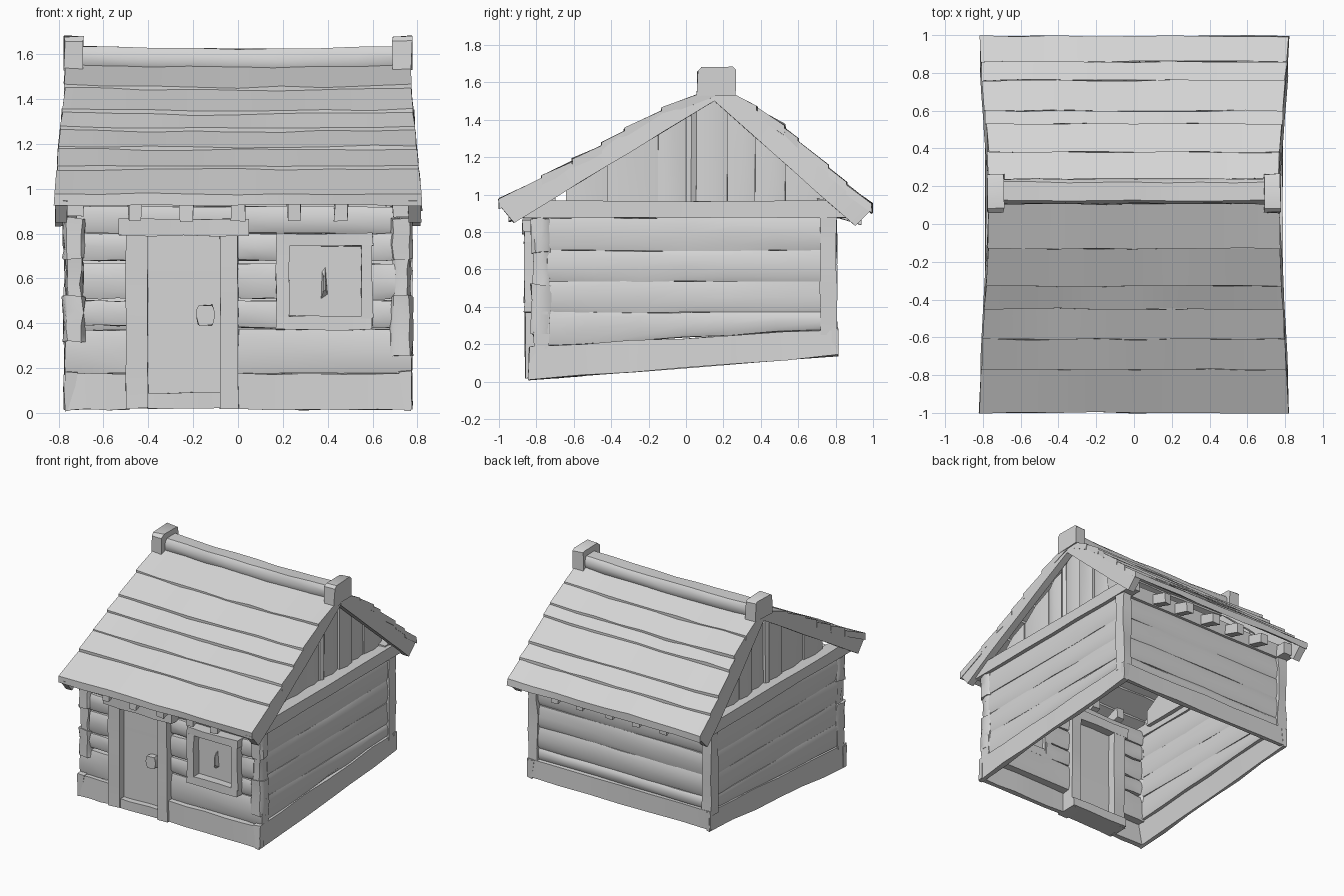
import bpy, random
from mathutils import Vector

random.seed(4)
if "Cube" in bpy.data.objects:
    bpy.data.objects.remove(bpy.data.objects["Cube"])

wood = bpy.data.materials.new("pale grey wood")
wood.use_nodes = True
GREY = (0.67, 0.67, 0.67, 1)
wood.diffuse_color = GREY
wood.node_tree.nodes["Principled BSDF"].inputs["Base Color"].default_value = GREY


def loft(name, rings, wob=0.004):
    """Closed solid through a list of rings, with a slight hand-hewn wobble."""
    n = len(rings[0])
    verts = [Vector(p) + Vector([random.uniform(-wob, wob) for _ in range(3)])
             for ring in rings for p in ring]
    faces = [(i * n + j, i * n + (j + 1) % n, (i + 1) * n + (j + 1) % n, (i + 1) * n + j)
             for i in range(len(rings) - 1) for j in range(n)]
    faces += [tuple(reversed(range(n))), tuple(range(len(verts) - n, len(verts)))]
    mesh = bpy.data.meshes.new(name)
    mesh.from_pydata(verts, [], faces)
    mesh.materials.append(wood)
    ob = bpy.data.objects.new(name, mesh)
    bpy.context.collection.objects.link(ob)
    bpy.ops.object.select_all(action='DESELECT')
    ob.select_set(True)
    bpy.context.view_layer.objects.active = ob
    bpy.ops.object.mode_set(mode='EDIT')
    bpy.ops.mesh.select_all(action='SELECT')
    bpy.ops.mesh.normals_make_consistent(inside=False)
    bpy.ops.object.mode_set(mode='OBJECT')
    bpy.ops.object.shade_smooth_by_angle(angle=0.7)


SQUARE = [(-.5, -.5), (.5, -.5), (.5, .5), (-.5, .5)]
ROUND = [(-.36, -.5), (.36, -.5), (.47, -.32), (.5, 0), (.47, .32),
         (.36, .5), (-.36, .5), (-.47, .32), (-.5, 0), (-.47, -.32)]


def box(name, x, y, z, axis=0, segs=1, shape=SQUARE, wob=0.004, sag=0, rise=0):
    """Beam filling the given ranges along the axis; rise lifts its underside towards the end."""
    spans = [x, y, z]
    others = [k for k in range(3) if k != axis]
    rings = []
    for i in range(segs + 1):
        t = i / segs
        ring = []
        for uv in shape:
            p = [0, 0, 0]
            p[axis] = spans[axis][0] + t * (spans[axis][1] - spans[axis][0])
            for k, f in zip(others, uv):
                lo, hi = spans[k]
                p[k] = (lo + hi) / 2 + f * (hi - lo)
            p[2] += rise * t * (.5 - uv[1]) - sag * 4 * t * (1 - t)
            ring.append(p)
        rings.append(ring)
    loft(name, rings, wob)


def mid(a, b, t):
    return a + (b - a) * t


# Ground sills, rising towards the back
for s, side in ((1, "left"), (-1, "right")):
    rings = []
    for i in range(7):
        t = i / 6
        y, lo, hi = mid(-.84, .81, t), mid(.01, .14, t), mid(.185, .28, t)
        rings.append([(s * .745, y, lo), (s * .775, y, lo), (s * .77, y, hi), (s * .72, y, hi)])
    loft(side + "_sill", rings, .006)
box("front_sill_right", (-.775, -.48), (-.84, -.80), (.015, .175), segs=3)
box("front_sill_left", (0, .775), (-.84, -.80), (.015, .175), segs=5)
box("back_sill", (-.775, .775), (.775, .81), (.145, .285), segs=6)

# Side and back log walls
courses = [.19, .37, .535, .70, .875]
for i, (lo, hi) in enumerate(zip(courses, courses[1:])):
    lift = .09 if i == 0 else 0
    for s, side in ((1, "left"), (-1, "right")):
        box(f"{side}_log_{i}", sorted((s * .69, s * .768)), (-.74, .73), (lo, hi), 1, 6, ROUND,
            rise=lift)
    box(f"back_log_{i}", (-.72, .72), (.70, .79), (lo + lift, hi), 0, 6, ROUND)
box("back_wall_plate", (-.76, .76), (.70, .80), (.87, .98), 0, 5)

# Front logs, broken by the door and window
for name, x, z in (("low_right", (-.77, -.46), (.175, .37)), ("low_left", (0, .775), (.175, .375)),
                   ("a_right", (-.69, -.46), (.39, .50)), ("b_right", (-.69, -.46), (.51, .665)),
                   ("c_right", (-.69, -.46), (.68, .80)),
                   ("a_middle", (0, .22), (.38, .50)), ("b_middle", (0, .22), (.51, .665)),
                   ("c_middle", (0, .22), (.68, .80)),
                   ("a_left", (.55, .70), (.38, .50)), ("b_left", (.55, .70), (.51, .665)),
                   ("c_left", (.55, .70), (.68, .80))):
    box("front_log_" + name, x, (-.815, -.73), z, 0, 3, ROUND)
box("front_top_log", (-.72, .72), (-.80, -.72), (.80, .92), 0, 5, ROUND)

# Corner log ends in front, plain posts at the back
for s, side, foot in ((1, "left", .25), (-1, "right", .32)):
    for i, (lo, hi) in enumerate(((foot, .52), (.51, .70), (.69, .87))):
        w = .012 * (i % 2)
        box(f"{side}_corner_end_{i}", sorted((s * (.68 + w), s * (.78 - w))),
            (-.83 + w, -.725), (lo, hi), 2, 3, ROUND, .007)
    box(side + "_back_post", sorted((s * .70, s * .775)), (.715, .805), (.25, .88), 2, 5, wob=.006)
    # Tie beam below each gable
    box(side + "_tie_beam", sorted((s * .69, s * .785)), (-.87, .885), (.875, .965), 1, 6)

# Door with its frame
box("door_frame_right", (-.50, -.40), (-.86, -.70), (.02, .80), 2, 5)
box("door_frame_left", (-.08, .0), (-.86, -.70), (.02, .80), 2, 5)
box("door_lintel", (-.53, .05), (-.875, -.70), (.79, .865), 0, 4)
box("door_threshold", (-.49, 0), (-.85, -.68), (.02, .09), 0, 3)
box("door_panel", (-.405, -.075), (-.805, -.765), (.085, .795), 2, 4, wob=.002)
box("door_handle", (-.185, -.105), (-.85, -.80), (.39, .48), 1, 2, ROUND)

# Window with its frame
for name, x, z in (("bottom", (.17, .60), (.37, .43)), ("top", (.17, .60), (.745, .80)),
                   ("right", (.17, .23), (.42, .75)), ("left", (.55, .60), (.42, .75))):
    box("window_frame_" + name, x, (-.865, -.74), z, 0 if z[1] - z[0] < .1 else 2, 3)
box("window_pane", (.22, .56), (-.80, -.765), (.42, .76), wob=.002)
loft("window_latch", [[(.37, -.80, .51), (.40, -.80, .53), (.39, -.80, .65), (.375, -.80, .63)],
                      [(.38, -.835, .54), (.39, -.835, .55), (.388, -.835, .61), (.382, -.835, .61)]], .001)


def under(y):
    """Height of the roof's underside."""
    return 1.50 - (.15 - y) * .62 if y < .15 else 1.50 - (y - .15) * .88


# Vertical gable planks, cut to the roof slope
cuts = [-.64, -.42, -.15, 0, .055, .22, .37, .53, .74]
for s, side in ((1, "left"), (-1, "right")):
    for i, (a, b) in enumerate(zip(cuts, cuts[1:])):
        xo = s * (.70 + random.uniform(-.015, .015))
        xi = s * .66
        m, bulge = (a + b) / 2, s * .015
        plan = [(xi, a), (xi, b), (xo, b), (xo + bulge, m), (xo, a)]
        loft(f"{side}_gable_plank_{i}",
             [[(x, y, .92) for x, y in plan],
              [(x, y, max(under(y) + .03, .94)) for x, y in plan]], .002)


def half_width(z):
    return mid(.82, .765, min(1, max(0, (z - .95) / .6)))


# Roof courses, each lapping the one below
front = [(-1, .965), (-.77, 1.09), (-.61, 1.18), (-.45, 1.265), (-.33, 1.345), (-.13, 1.455), (.15, 1.575)]
back = [(.995, .94), (.86, 1.055), (.76, 1.15), (.60, 1.29), (.53, 1.36), (.38, 1.465), (.15, 1.60)]
for slope, edges in (("front", front), ("back", back)):
    for i, ((y0, z0), (y1, z1)) in enumerate(zip(edges, edges[1:])):
        rings = []
        for k in range(9):
            t = k / 4 - 1
            sag = .015 * (1 - t * t) * i / 5
            w0, w1 = half_width(z0) * t, half_width(z1) * t
            rings.append([(w0, y0, z0 - .04 - sag), (w0, y0, z0 + .012 - sag),
                          (w1, y1, z1 - .004 - sag), (w1, y1, z1 - .055 - sag)])
        loft(f"{slope}_roof_board_{i}", rings, .005)

# Sloping barge boards closing the roof ends, their tops tucked into the courses
for s, side in ((1, "left"), (-1, "right")):
    for slope, edges, foot in (("front", front, (-.92, .85)), ("back", back, (.905, .832))):
        rings = []
        for yt, zt in edges:
            t = abs(yt - edges[0][0]) / abs(.15 - edges[0][0])
            lo = (mid(foot[0], .15, t), mid(foot[1], 1.50, t))
            hi = (yt, zt - .018)
            rings.append([(s * (half_width(p[1]) - d), *p)
                          for p, d in ((lo, .004), (hi, .004), (hi, .06), (lo, .06))])
        loft(f"{side}_{slope}_barge_board", rings, .002)
    # Ridge end block
    box(side + "_ridge_block", sorted((s * .69, s * .775)), (.06, .265), (1.53, 1.68), 0, 1,
        [(-.5, -.5), (.5, -.5), (.5, .42), (.42, .5), (-.38, .5), (-.5, .36)])
box("ridge_log", (-.70, .70), (.105, .24), (1.53, 1.635), 0, 8, ROUND, sag=.012)

# Rafter tails under both eaves
for i, x in enumerate((-.46, -.23, 0, .25, .46)):
    for name, y0, y1, z0, rise in (("front", -.945, -.70, .895, .08), ("back", .935, .70, .88, .07)):
        loft(f"{name}_rafter_{i}",
             [[(x + u * .06, y, z + v * .08) for u, v in SQUARE]
              for y, z in ((y0, z0), (y1, z0 + rise))])
